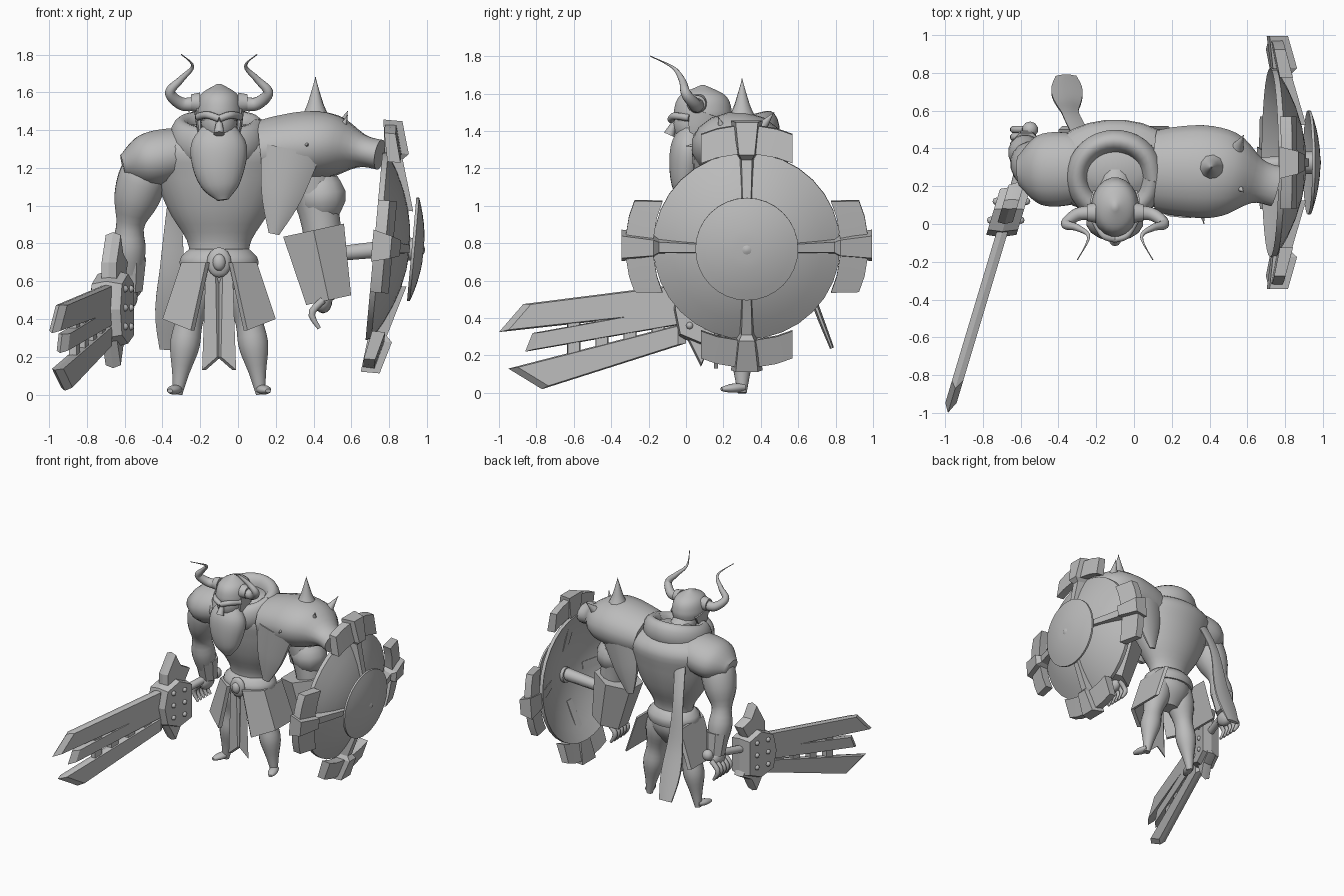
import bpy, bmesh, math
from mathutils import Vector, Matrix

if "Cube" in bpy.data.objects:
    bpy.data.objects.remove(bpy.data.objects["Cube"])

X, Y, Z = Matrix.Identity(3)
MID = -.1  # x of the body's plane of symmetry
SIDES = ((-1, "right_"), (1, "left_"))
grey = bpy.data.materials.new("plain grey")
grey.use_nodes = True
grey.diffuse_color = (.5, .5, .5, 1)
grey.node_tree.nodes["Principled BSDF"].inputs["Base Color"].default_value = grey.diffuse_color


def finish(name, bm, angle):
    bmesh.ops.recalc_face_normals(bm, faces=bm.faces)
    mesh = bpy.data.meshes.new(name)
    bm.to_mesh(mesh)
    bm.free()
    mesh.materials.append(grey)
    mesh.shade_smooth()
    mesh.set_sharp_from_angle(angle=math.radians(angle))
    bpy.context.collection.objects.link(bpy.data.objects.new(name, mesh))


def loft(name, loops, angle=20):
    """Skin a list of equal point loops and cap both ends."""
    bm = bmesh.new()
    rings = [[bm.verts.new(point) for point in loop] for loop in loops]
    for low, high in zip(rings, rings[1:]):
        for i in range(len(low)):
            bm.faces.new((low[i - 1], low[i], high[i], high[i - 1]))
    bm.faces.new(rings[0][::-1])
    bm.faces.new(rings[-1])
    finish(name, bm, angle)


def blend(values, t):
    """Smooth curve through evenly spaced values, for t from start to end."""
    last = len(values) - 1
    i = min(int(t * last), last - 1)
    t = t * last - i
    a, b, c, d = (values[max(0, min(last, i + k))] for k in (-1, 0, 1, 2))
    return b + (c - a) * (t / 2) + (a * 2 - b * 5 + c * 4 - d) * (t * t / 2) + (b * 3 - a - c * 3 + d) * (t ** 3 / 2)


def tube(name, path, radii, flat=1, side=X, sides=16, rings=20, angle=50):
    """Sweep an ellipse along a curve; radii run along side, and flat scales the other axis."""
    path = [Vector(point) for point in path]
    centres = [blend(path, k / (rings - 1)) for k in range(rings)]
    loops = []
    for k, centre in enumerate(centres):
        along = (centres[min(k + 1, rings - 1)] - centres[max(k - 1, 0)]).normalized()
        across = (side - along * side.dot(along)).normalized()
        other = along.cross(across) * flat
        r = max(blend(radii, k / (rings - 1)), .003)
        turns = [math.tau * (i + .5) / sides for i in range(sides)]
        loops.append([centre + (across * math.cos(q) + other * math.sin(q)) * r for q in turns])
    loft(name, loops, angle)


def pair(name, path, radii, **options):
    for s, label in SIDES:
        tube(label + name, [(MID + s * x, y, z) for x, y, z in path], radii, **options)


def ball(name, centre, size, segments=16):
    bm = bmesh.new()
    bmesh.ops.create_uvsphere(bm, u_segments=segments, v_segments=segments // 2, radius=1)
    bm.transform(Matrix.Translation(centre) @ Matrix.Diagonal((*size, 1)))
    finish(name, bm, 60)


def hand(label, palm):
    ball(label + "palm", palm, (.05, .08, .07))
    for k in range(-2, 3):
        name = label + ("thumb" if k == -2 else "finger")
        knuckle = Vector(palm) + Y * (.04 * k)
        tube(name, [knuckle, knuckle - X * .06 - Z * .07, knuckle - X * .02 - Z * .15],
             [.02, .02, .01], sides=8, rings=8)


# Torso, neck and belt
tube("torso", [(MID, .3, .7), (MID, .3, 1.43)], [.16, .17, .27, .34, .36, .14], flat=.68, sides=24)
tube("neck", [(MID, .3, 1.3), (MID, .1, 1.45)], [.11, .08])
tube("hips", [(MID, .3, .48), (MID, .3, .75)], [.08, .18, .17], flat=.8)
tube("belt", [(MID, .3, .66), (MID, .3, .77)], [.2, .21, .16], flat=.8, sides=24, rings=6)
ball("buckle", (MID, .14, .7), (.065, .03, .08))
ball("buckle_stud", (MID, .12, .7), (.035, .03, .045))

# Head, beard and helmet
ball("head", (MID, .06, 1.44), (.1, .13, .13))
tube("beard", [(MID, .03, 1.42), (MID, 0, 1.2), (MID + .02, -.02, 1.03)], [.09, .15, .14, .1, .03], flat=.65)
tube("nose", [(MID, -.05, 1.47), (MID, -.09, 1.38)], [.01, .03], sides=10)
tube("helmet", [(MID, .09, 1.45), (MID, .09, 1.645)], [.12, .125, .1, .01], flat=1.25, sides=20)
pair("brow", [(0, -.08, 1.46), (.06, -.06, 1.48), (.11, .02, 1.47)], [.02, .02], side=Z, sides=8)
pair("cheek_guard", [(.11, .1, 1.5), (.1, .05, 1.36)], [.09, .07, .03], flat=.25, side=Y, sides=8)
pair("horn_collar", [(.1, .06, 1.545), (.15, .06, 1.545)], [.055, .045], side=Y, rings=2)
pair("horn", [(.12, .06, 1.54), (.2, .05, 1.54), (.26, 0, 1.6), (.2, -.02, 1.67), (.14, -.07, 1.74), (.2, -.19, 1.8)],
     [.04, .03, .015, 0], side=Y, sides=12, rings=30)

# Scarf around the neck with its tail hanging behind
turns = [math.tau * k / 12 for k in range(13)]
tube("scarf", [(MID + .2 * math.cos(q), .25 + .19 * math.sin(q), 1.36 + .05 * math.sin(q)) for q in turns],
     [.1, .1], flat=.6, side=Z, rings=36)
tube("scarf_tail", [(-.24, .4, 1.4), (-.33, .57, 1), (-.35, .65, .6), (-.36, .78, .24)],
     [.05, .05, .05, .07, .09, .06], flat=.2, sides=8)

# Legs and feet
pair("leg", [(.1, .3, .65), (.17, .3, .33), (.22, .3, 0)], [.11, .11, .075, .08, .045, .025])
pair("foot", [(.22, .31, .03), (.26, .19, .02)], [.03, .035, .015], flat=.7)

# Skirt plates and front cloth strips
panels = {
    "front_hip_plate": [(.07, .1, .7), (.2, .2, .7), (.3, .2, .4), (.15, .1, .34)],
    "side_hip_plate": [(.2, .2, .7), (.2, .5, .7), (.3, .5, .4), (.3, .2, .4)],
    "cloth_strip": [(.02, .15, .7), (.07, .15, .7), (.09, .15, .13), (.01, .15, .2)],
}
for s, label in SIDES:
    for name, corners in panels.items():
        outer = [Vector((MID + s * x, y, z)) for x, y, z in corners]
        thickness = Y * .02 - X * (.02 * s)
        loft(label + name, [outer, [point + thickness for point in outer]])

# Right arm with wrist guard and gripping hand
tube("right_shoulder", [(-.2, .3, 1.3), (-.61, .28, 1.21)], [.13, .19, .19, .08], flat=.75, side=Y)
tube("right_arm", [(-.47, .28, 1.25), (-.57, .35, .9), (-.57, .43, .55)], [.1, .13, .12, .075, .09, .07, .05])
tube("right_wrist_guard", [(-.57, .4, .72), (-.57, .43, .55)], [.09, .07], sides=8, rings=2, angle=20)
hand("right_", (-.58, .42, .52))


# Sword: flat outlines in y and z, set on a slanted upright plane
def slab(name, outline, half):
    middle = [sum(values) / len(outline) for values in zip(*outline)]

    def layer(offset, scale):
        flat = [[m + (v - m) * scale for v, m in zip(point, middle)] for point in outline]
        return [(offset - .685 + y * .3, y, z) for y, z in flat]
    loft(name, [layer(-half, .9), layer(0, 1), layer(half, .9)])


def prong(name, root, tip, half, upper_end, lower_end):
    slab(name, [(0, root + half), (upper_end, tip + half), (lower_end, tip - half), (0, root - half)], .03)


prong("upper_blade", .51, .4, .075, -.87, -1)
prong("middle_blade", .42, .27, .05, -.82, -.86)
prong("lower_blade", .32, .075, .055, -.95, -.77)
for k in range(1, 5):
    y = -.15 * k
    for name, z in (("upper_tooth", .46 + y * .15), ("lower_tooth", .37 + y * .22)):
        slab(name, [(y - s * .035, z + t * .04) for s, t in ((-1, 1), (1, 1), (1, -1), (-1, -1))], .02)
slab("sword_guard", [(.2, .6), (.08, .66), (-.04, .6), (-.07, .45), (-.04, .3), (.08, .25), (.2, .3)], .08)
for name, s in (("upper_guard_wing", 1), ("lower_guard_wing", -1)):
    slab(name, [(y, .5 + s * z) for y, z in ((0, .1), (0, .2), (.08, .36), (.13, .25), (.22, .2), (.17, .1))], .04)
for y in (.02, .12):
    for z in (.36, .46, .56):
        for s in (-1, 1):
            ball("guard_rivet", (s * .08 - .685 + y * .3, y, z), [.02] * 3, 8)
tube("sword_grip", [(-.65, .1, .5), (-.55, .5, .56)], [.03, .03], sides=10, rings=2)
ball("sword_pommel", (-.55, .5, .56), [.045] * 3, 10)

# Left shoulder armour shaped like a beast's head, with hanging flaps and spikes
tube("shoulder_armour", [(.12, .28, 1.29), (.45, .27, 1.32), (.75, .2, 1.27)],
     [.22, .24, .25, .22, .12, .11], flat=.74, side=Y, angle=35)
for name, y in (("front_flap", .09), ("back_flap", .45)):
    tube("armour_" + name, [(.28, y, 1.3), (.19, y, .85)], [.17, .12, .03], flat=.35, sides=10)
spikes = {"top": [(.41, .3, 1.42), (.41, .3, 1.68)], "front": [(.35, .12, 1.33), (.37, 0, 1.32)],
          "rear": [(.53, .37, 1.38), (.58, .47, 1.5)], "ear": [(.55, .2, 1.4), (.58, .17, 1.48)]}
for name, path in spikes.items():
    length = math.dist(*path)
    tube(name + "_spike", path, [length * .4, length * .15, 0], side=Vector((1, .5, .3)), sides=10)

# Left arm, flared bracer and hand
tube("left_arm", [(.33, .3, 1.3), (.44, .3, .9), (.46, .3, .5)], [.13, .13, .11, .1, .08, .05])
tube("left_elbow_guard", [(.43, .3, 1.15), (.45, .3, .93)], [.1, .14, .08], sides=10, rings=6)
tube("left_bracer", [(.4, .3, .87), (.48, .3, .5)], [.19, .14], flat=.9, sides=6, rings=2, angle=20)
hand("left_", (.45, .28, .5))

# Round shield, tilted slightly down, described by radius and outward height
TILT = Matrix.Rotation(.09, 3, "Y")
CENTRE = Vector((.75, .325, .785))


def on_shield(turn, across, radius, height):
    return CENTRE + TILT @ Matrix.Rotation(turn, 3, "X") @ Vector((height, across, radius))


def lathe(name, profile, sides=32):
    turns = [math.tau * k / sides for k in range(sides)]
    loft(name, [[on_shield(q, 0, r, h) for q in turns] for r, h in profile], 35)


def dome(name, hole, radius, top, drop, thickness):
    radii = [hole + (radius - hole) * k / 5 for k in range(6)]
    outer = [(r, top - drop * (r / radius) ** 2) for r in radii]
    lathe(name, outer + [(r, h - thickness) for r, h in reversed(outer)])


dome("shield_dish", .01, .5, .16, .16, .03)
dome("shield_boss", .06, .275, .235, .05, .015)
lathe("shield_axle", [(.06, .1), (.06, .21), (.03, .2), (.03, .23), (.01, .24)], 12)
for k in range(4):
    q = math.tau * k / 4
    ribs = [(.2, .03, .1, .16), (.47, .04, 0, .08), (.5, .06, -.02, .11), (.67, .085, -.04, .06)]
    loft("shield_clamp", [[on_shield(q, -w, r, low), on_shield(q, w, r, low), on_shield(q, w * .7, r, high),
                           on_shield(q, -w * .7, r, high)] for r, w, low, high in ribs])
    for s in (-1, 1):
        wing = [(.04, .5, .65), (.16, .48, .63), (.245, .45, .6)]
        loft("shield_clamp_wing", [[on_shield(q, s * u, low, 0), on_shield(q, s * u, high, -.03),
                                    on_shield(q, s * u, high, .03), on_shield(q, s * u, low, .07)]
                                   for u, low, high in wing])
tube("shield_handle", [(.47, .3, .74), (.86, .32, .78)], [.04, .05], side=Y, sides=8, rings=2)
